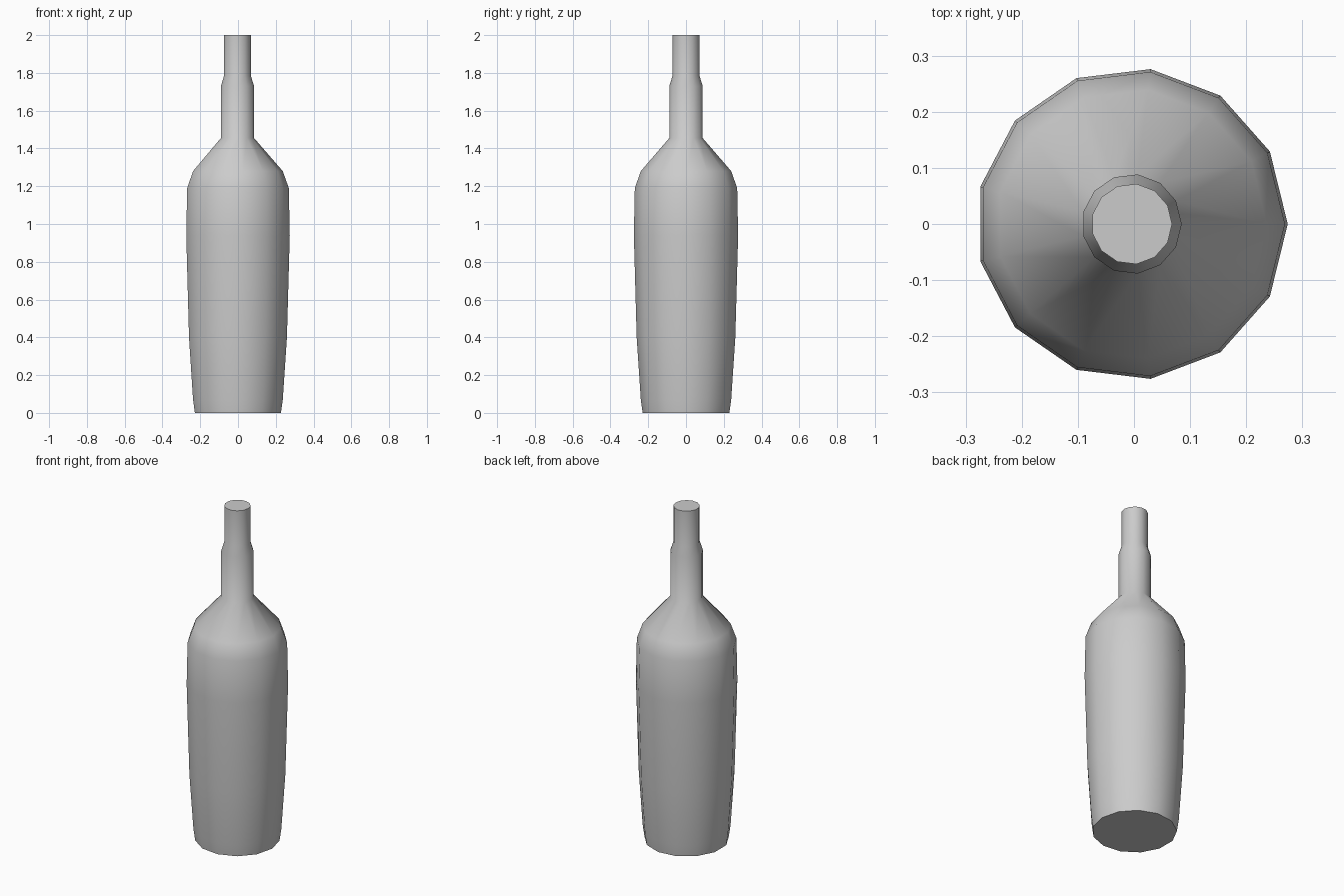
import bpy
import bmesh
from math import radians, cos, sin, pi

cube = bpy.data.objects.get("Cube")
if cube:
    bpy.data.objects.remove(cube, do_unlink=True)

SIDES = 13
CENTRE_X = -0.004  # centres the odd-sided outline on x = 0

# Bottle profile from base to mouth: (radius, height)
PROFILE = [
    (0.231, 0.0), (0.241, 0.07), (0.263, 0.4), (0.278, 0.94),
    (0.273, 1.19), (0.241, 1.28), (0.089, 1.455),
    (0.089, 1.73), (0.072, 1.785), (0.072, 2.0),
]


def make_material(name, colour):
    mat = bpy.data.materials.new(name)
    mat.use_nodes = True
    mat.diffuse_color = colour
    mat.node_tree.nodes["Principled BSDF"].inputs["Base Color"].default_value = colour
    return mat


def lathe(name, profile, mat):
    """Skin a closed solid of revolution through the profile rings."""
    bm = bmesh.new()
    angles = [2 * pi * i / SIDES for i in range(SIDES)]
    rings = [[bm.verts.new((CENTRE_X + r * cos(a), r * sin(a), z)) for a in angles]
             for r, z in profile]
    for low, high in zip(rings, rings[1:]):
        for i in range(SIDES):
            j = (i + 1) % SIDES
            bm.faces.new((low[i], low[j], high[j], high[i]))
    bm.faces.new(rings[0][::-1])
    bm.faces.new(rings[-1])
    mesh = bpy.data.meshes.new(name)
    bm.to_mesh(mesh)
    bm.free()
    mesh.materials.append(mat)
    obj = bpy.data.objects.new(name, mesh)
    bpy.context.collection.objects.link(obj)
    return obj


# Bottle body, shoulder and neck, smooth with crisp base and mouth
bottle = lathe("bottle", PROFILE, make_material("light grey", (0.6, 0.6, 0.6, 1)))
bpy.ops.object.select_all(action="DESELECT")
bottle.select_set(True)
bpy.context.view_layer.objects.active = bottle
bpy.ops.object.shade_smooth_by_angle(angle=radians(60))
